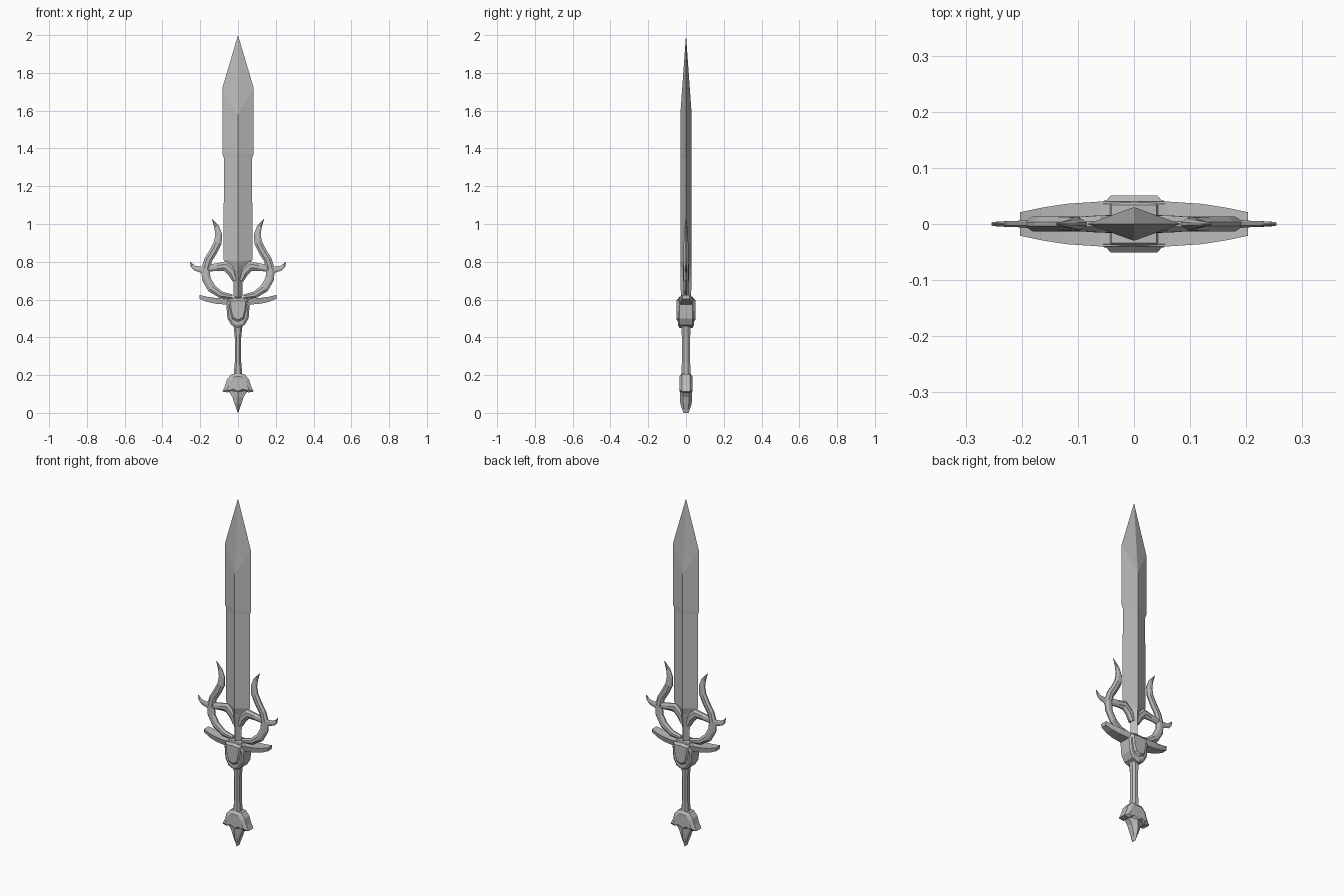
import bpy, bmesh
from mathutils import Vector

if "Cube" in bpy.data.objects:
    bpy.data.objects.remove(bpy.data.objects["Cube"], do_unlink=True)

steel = bpy.data.materials.new("steel_grey")
steel.use_nodes = True
COLOUR = (0.5, 0.5, 0.5, 1)
steel.diffuse_color = COLOUR
steel.node_tree.nodes["Principled BSDF"].inputs["Base Color"].default_value = COLOUR


def loft(name, rings, mirror=False):
    """Skin a series of equal-sized rings, cap the ends, optionally mirror over x."""
    bm = bmesh.new()
    loops = [[bm.verts.new(p) for p in ring] for ring in rings]
    n = len(loops[0])
    for a, b in zip(loops, loops[1:]):
        for i in range(n):
            j = (i + 1) % n
            bm.faces.new((a[i], a[j], b[j], b[i]))
    bm.faces.new(loops[0][::-1])
    bm.faces.new(loops[-1])
    bmesh.ops.remove_doubles(bm, verts=bm.verts, dist=0.0003)
    bmesh.ops.recalc_face_normals(bm, faces=bm.faces)
    mesh = bpy.data.meshes.new(name)
    bm.to_mesh(mesh)
    bm.free()
    mesh.materials.append(steel)
    obj = bpy.data.objects.new(name, mesh)
    bpy.context.scene.collection.objects.link(obj)
    if mirror:
        obj.modifiers.new("Mirror", 'MIRROR').use_mirror_merge = False
    return obj


def ribbon(name, path):
    """Sweep a bevelled section along (x, z, half width, half depth) points."""
    rings = []
    for i, (x, z, w, d) in enumerate(path):
        a, b = path[max(i - 1, 0)], path[min(i + 1, len(path) - 1)]
        t = Vector((b[0] - a[0], 0, b[1] - a[1])).normalized()
        side = Vector((t.z, 0, -t.x)) * w
        c = Vector((x, 0, z))
        section = [(1, .3), (.4, 1), (-.4, 1), (-1, .3), (-1, -.3), (-.4, -1), (.4, -1), (1, -.3)]
        rings.append([c + side * s + Vector((0, d * y, 0)) for s, y in section])
    return loft(name, rings, mirror=True)


def bevelled_plate(name, half, edge_y, face_y, shrink, centre_z):
    """Symmetric x-z outline with sloped borders on front and back."""
    outline = half + [(-x, z) for x, z in reversed(half) if x > 0]

    def ring(y, s):
        return [Vector((x * s, y, centre_z + (z - centre_z) * s)) for x, z in outline]
    return loft(name, [ring(-face_y, shrink), ring(-edge_y, 1), ring(edge_y, 1), ring(face_y, shrink)])


# Diamond-section blade: edge height, ridge height, half width, half depth
blade = [(.60, .60, .022, .027), (.72, .72, .025, .029), (.77, .77, .038, .030),
         (.81, .80, .076, .030), (1.35, 1.35, .075, .030), (1.37, 1.37, .083, .030),
         (1.72, 1.58, .083, .030), (2, 2, 0, 0)]
loft("blade", [[(w, 0, e), (0, d, r), (-w, 0, e), (0, -d, r)] for e, r, w, d in blade])

# Curling side horns, their outer barbs and the arms joining them to the blade
ribbon("side_horn", [
    (.03, .615, .012, .012), (.09, .625, .018, .013), (.14, .66, .023, .013),
    (.168, .71, .023, .013), (.172, .76, .023, .013), (.158, .81, .021, .013),
    (.130, .855, .021, .013), (.107, .90, .021, .012), (.102, .945, .018, .010),
    (.113, .985, .013, .007), (.138, 1.028, .001, .002)])
ribbon("outer_barb", [(.165, .755, .026, .009), (.20, .760, .016, .006),
                      (.228, .766, .013, .005), (.243, .78, .009, .004), (.253, .80, .001, .003)])
ribbon("blade_arm", [(.015, .70, .014, .016), (.030, .745, .026, .016),
                     (.065, .778, .027, .015), (.11, .772, .020, .012), (.165, .765, .018, .010)])

# Crossguard bar: x, top, bottom, half depth
bar = [(0, .608, .57, .040), (.06, .604, .573, .040), (.12, .609, .578, .036), (.165, .615, .588, .029),
       (.203, .625, .604, .021)]
bar = [(-x, t, b, d) for x, t, b, d in bar[:0:-1]] + bar
loft("crossguard", [[(x, -d, t), (x, d, t), (x, d * .8, b), (x, -d * .8, b)] for x, t, b, d in bar])

# Shield-shaped guard block with a raised front and back panel
bevelled_plate("guard_block", [(0, .615), (.04, .61), (.062, .575), (.056, .50), (.035, .465), (0, .45)],
               .034, .042, .85, .54)
bevelled_plate("guard_panel", [(0, .61), (.055, .605), (.047, .54), (.034, .49), (0, .475)],
               .036, .051, .75, .55)

# Eight-sided grip, flared at both ends: height, half width, half depth
grip = [(.17, .026, .026), (.22, .021, .024), (.27, .017, .022), (.40, .017, .022),
        (.45, .022, .024), (.49, .028, .026)]
octagon = [(1, .45), (.5, 1), (-.5, 1), (-1, .45), (-1, -.45), (-.5, -1), (.5, -1), (1, -.45)]
loft("grip", [[(w * x, d * y, z) for x, y in octagon] for z, w, d in grip])

# Crown-shaped pommel with a pointed lower spike
bevelled_plate("pommel_crown", [(0, .21), (.035, .205), (.058, .178), (.068, .145), (.083, .113),
                                (.055, .108), (.035, .118), (0, .10)], .022, .034, .72, .15)
spike = [(.15, .050, .030), (.11, .048, .032), (.085, .030, .033), (.05, .019, .030),
         (.02, .008, .021), (0, .001, .014)]
loft("pommel_spike", [[(w, d * .5, z), (0, d, z), (-w, d * .5, z), (-w, -d * .5, z), (0, -d, z), (w, -d * .5, z)]
                      for z, w, d in spike])
